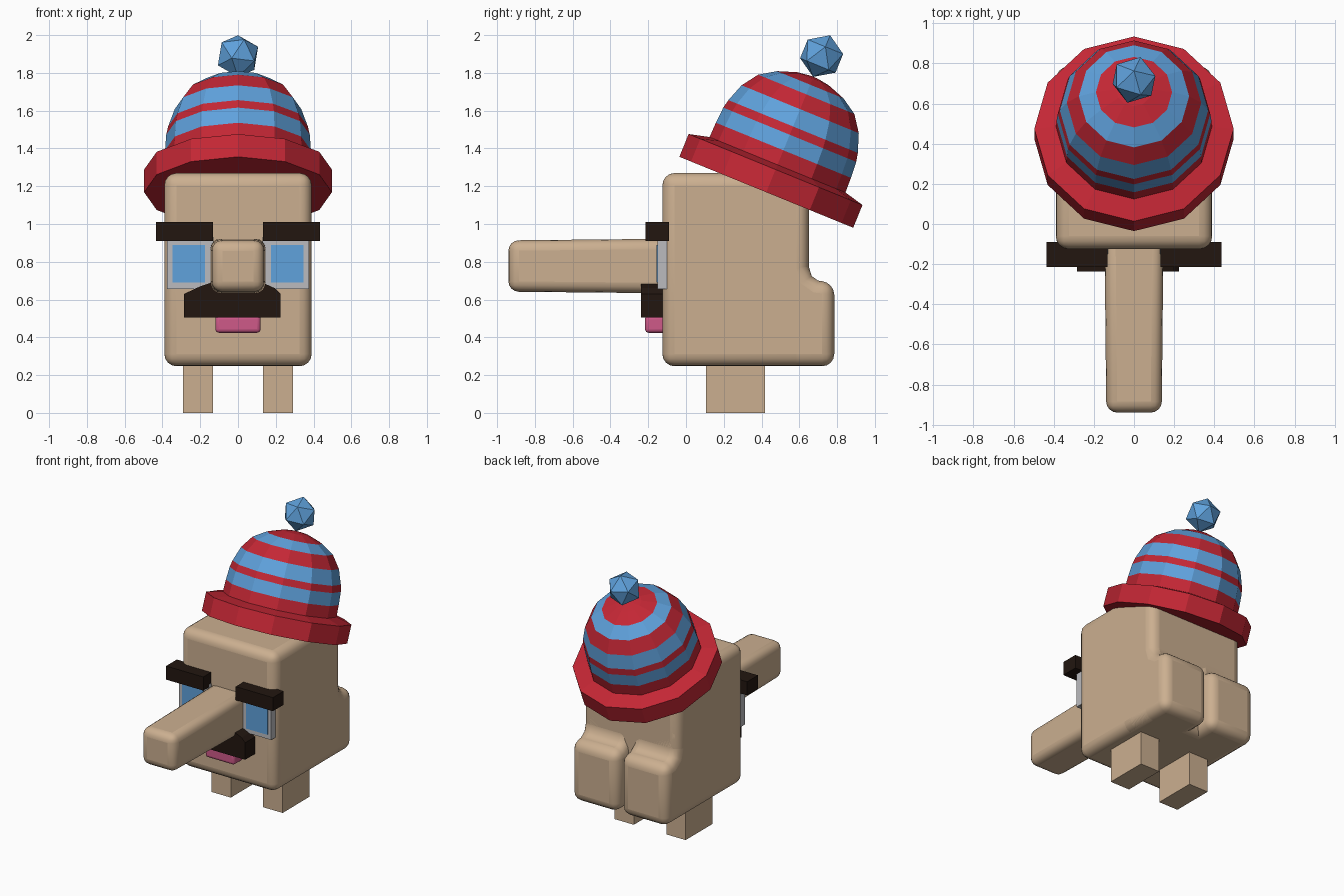
import bpy, bmesh, math
from mathutils import Matrix

if "Cube" in bpy.data.objects:
    bpy.data.objects.remove(bpy.data.objects["Cube"])


def material(name, rgb):
    m = bpy.data.materials.new(name)
    m.diffuse_color = (*rgb, 1)
    m.use_nodes = True
    m.node_tree.nodes["Principled BSDF"].inputs["Base Color"].default_value = m.diffuse_color
    return m


SKIN = material("skin", (0.60, 0.43, 0.28))
RED = material("red_wool", (0.55, 0.02, 0.035))
BLUE = material("blue", (0.115, 0.36, 0.72))
HAIR = material("dark_hair", (0.016, 0.008, 0.005))
PINK = material("pink", (0.62, 0.10, 0.25))
WHITE = material("eye_white", (0.50, 0.50, 0.52))


def finish(name, bm, mats, bevel=0, segments=4):
    bmesh.ops.recalc_face_normals(bm, faces=bm.faces)
    me = bpy.data.meshes.new(name)
    bm.to_mesh(me)
    bm.free()
    ob = bpy.data.objects.new(name, me)
    bpy.context.collection.objects.link(ob)
    for m in mats:
        me.materials.append(m)
    if bevel:
        mod = ob.modifiers.new("round", 'BEVEL')
        mod.width, mod.segments = bevel, segments
        mod.limit_method, mod.angle_limit = 'ANGLE', math.radians(50)
        bpy.context.view_layer.objects.active = ob
        ob.select_set(True)
        bpy.ops.object.shade_smooth_by_angle(angle=math.radians(40))
        ob.select_set(False)
    return ob


def box(name, x, y, z, mat, bevel=0, front_scale=1):
    """Box from (min, max) ranges; front_scale tapers the -y end."""
    bm = bmesh.new()
    bmesh.ops.create_cube(bm, size=1)
    for v in bm.verts:
        s = front_scale if v.co.y < 0 else 1
        v.co = [(r[0] + r[1]) / 2 + c * (r[1] - r[0]) * k
                for r, c, k in zip((x, y, z), v.co, (s, 1, s))]
    return finish(name, bm, [mat], bevel)


def prism(name, points, direction, mat, bevel=0):
    """Extrude a flat outline of 3D points along a direction."""
    bm = bmesh.new()
    face = bm.faces.new([bm.verts.new(p) for p in points])
    geom = bmesh.ops.extrude_face_region(bm, geom=[face])["geom"]
    bmesh.ops.translate(bm, vec=direction,
                        verts=[g for g in geom if isinstance(g, bmesh.types.BMVert)])
    return finish(name, bm, [mat], bevel)


def lathe(name, rings, mats, bands, matrix, sides=12):
    """Stack rings of (radius, height); bands gives the material per band."""
    bm = bmesh.new()
    loops = [[bm.verts.new((r * math.sin(math.tau * i / sides),
                            r * math.cos(math.tau * i / sides), h))
              for i in range(sides)] for r, h in rings]
    for a, b, m in zip(loops, loops[1:], bands):
        for i in range(sides):
            j = (i + 1) % sides
            bm.faces.new((a[i], a[j], b[j], b[i])).material_index = m
    bm.faces.new(loops[0]).material_index = bands[0]
    bm.faces.new(loops[-1]).material_index = bands[-1]
    bm.transform(matrix)
    return finish(name, bm, mats)


# Rounded body and long tapered nose
box("body", (-0.39, 0.39), (-0.125, 0.65), (0.247, 1.27), SKIN, 0.065)
box("nose", (-0.147, 0.147), (-0.94, -0.06), (0.633, 0.922), SKIN, 0.055, 0.94)

# Rear cheeks, with a soft hollow where they meet the back
cheek = [(0.3, 0.247), (0.785, 0.247), (0.785, 0.69), (0.70, 0.70),
         (0.665, 0.725), (0.65, 0.775), (0.65, 0.95), (0.3, 0.95)]
for side, s in (("left", -1), ("right", 1)):
    prism(f"rear_cheek_{side}", [(0.012 * s, y, z) for y, z in cheek],
          (0.378 * s, 0, 0), SKIN, 0.065)

    # Legs, eyes and brows
    def mirrored(a, b):
        return tuple(sorted((a * s, b * s)))
    box(f"leg_{side}", mirrored(0.132, 0.29), (0.105, 0.418), (0, 0.3), SKIN)
    box(f"eye_white_{side}", mirrored(0.13, 0.375), (-0.15, -0.1), (0.657, 0.93), WHITE)
    box(f"iris_{side}", mirrored(0.175, 0.348), (-0.156, -0.11), (0.69, 0.888), BLUE)
    box(f"brow_{side}", mirrored(0.132, 0.435), (-0.215, -0.09), (0.91, 1.01), HAIR)

# Moustache, slightly off centre, and mouth
outline = [(-0.285, 0.505), (0.225, 0.505), (0.225, 0.63), (0.195, 0.66), (0.14, 0.685),
           (-0.14, 0.69), (-0.20, 0.67), (-0.285, 0.63)]
prism("moustache", [(x, -0.238, z) for x, z in outline], (0, 0.13, 0), HAIR)
box("mouth", (-0.12, 0.12), (-0.217, -0.1), (0.424, 0.515), PINK, 0.02)

# Tilted knitted hat: brim and striped dome
tilt = Matrix.Rotation(math.radians(-22.2), 4, 'X')
hat = Matrix.Translation((0, 0.425, 1.168)) @ tilt
lathe("hat_brim", [(0.497, 0), (0.497, 0.13), (0.39, 0.157)], [RED], [0, 0], hat)
dome = [(0.39, 0.1), (0.386, 0.24), (0.38, 0.329), (0.37, 0.376), (0.335, 0.475),
        (0.275, 0.56), (0.19, 0.615), (0.09, 0.65), (0.02, 0.66)]
lathe("hat_dome", dome, [RED, BLUE], [0, 1, 0, 1, 0, 1, 0, 0], hat)

# Faceted pompom
bm = bmesh.new()
bmesh.ops.create_icosphere(bm, subdivisions=1, radius=0.119,
                           matrix=Matrix.Translation((0, 0.718, 1.889)) @ tilt)
finish("pompom", bm, [BLUE])
